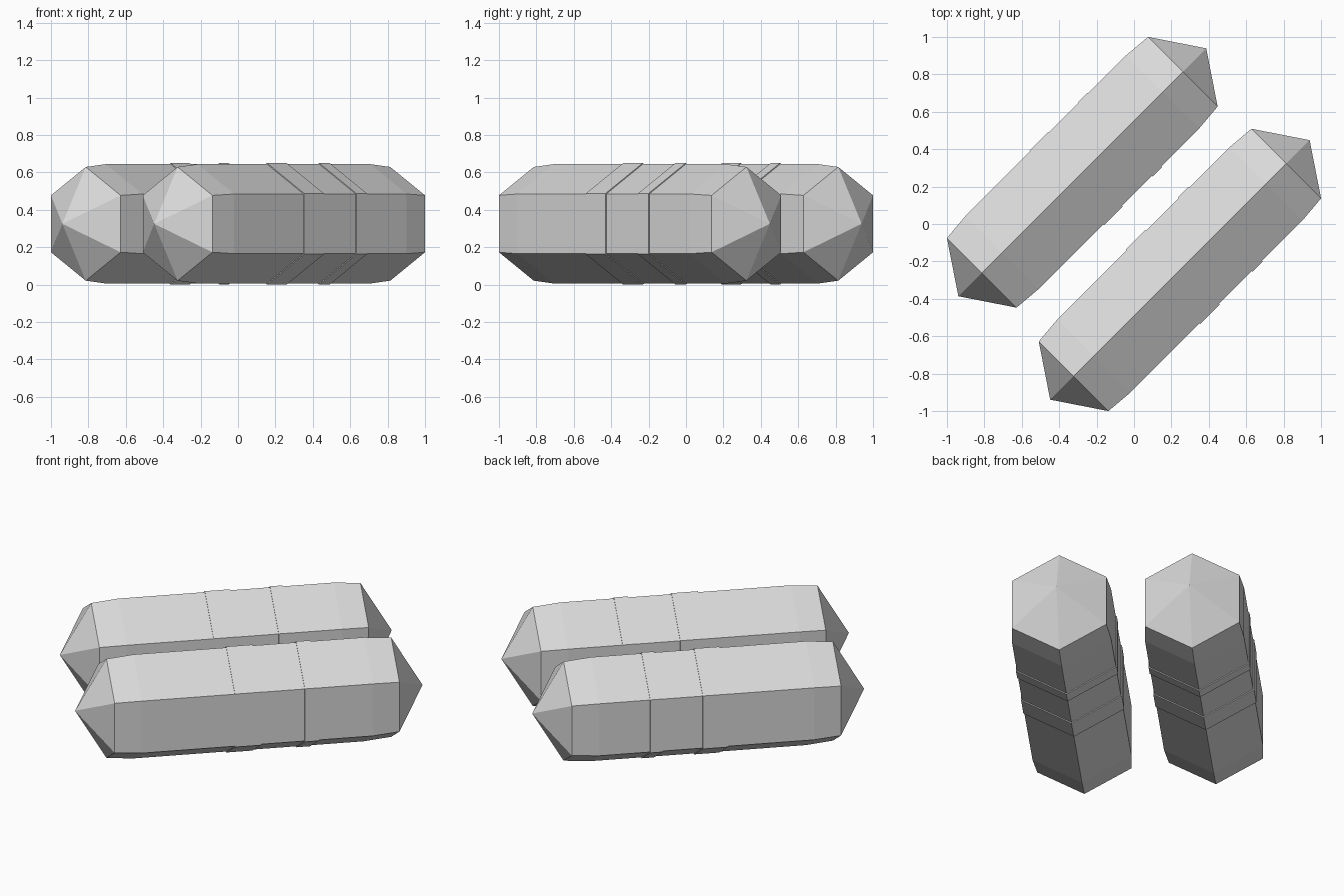
import bpy, bmesh, math
from mathutils import Vector

if "Cube" in bpy.data.objects:
    bpy.data.objects.remove(bpy.data.objects["Cube"])

grey = bpy.data.materials.new("light_grey")
grey.diffuse_color = (0.7, 0.7, 0.7, 1)
grey.use_nodes = True
grey.node_tree.nodes["Principled BSDF"].inputs["Base Color"].default_value = grey.diffuse_color

AXIS = Vector((1, 1, 0)).normalized()     # direction the bars run in
SIDE = Vector((1, -1, 0)).normalized()
UP = Vector((0, 0, 1))
MID_Z = 0.325
S2 = math.sqrt(2)


def hex_prism(name, offset, profile):
    """Six-sided solid along the diagonal; profile = (axis x, radius) pairs."""
    bm = bmesh.new()
    rings = []
    for x, r in profile:
        c = Vector((x, x + offset, MID_Z))
        if r == 0:
            rings.append([bm.verts.new(c)])
            continue
        rings.append([bm.verts.new(c + r * (math.cos(a) * UP + math.sin(a) * SIDE))
                      for a in (i * math.pi / 3 for i in range(6))])
    for a, b in zip(rings, rings[1:]):
        for i in range(6):
            j = (i + 1) % 6
            corners = [a[i % len(a)], a[j % len(a)], b[j % len(b)], b[i % len(b)]]
            bm.faces.new(list(dict.fromkeys(corners)))
    for ring in (rings[0], rings[-1]):
        if len(ring) == 6:
            bm.faces.new(ring)
    bmesh.ops.recalc_face_normals(bm, faces=bm.faces)
    mesh = bpy.data.meshes.new(name)
    bm.to_mesh(mesh)
    bm.free()
    mesh.materials.append(grey)
    obj = bpy.data.objects.new(name, mesh)
    bpy.context.collection.objects.link(obj)
    return obj


def bar(name, offset, start, end, bands):
    tip, taper = 0.177 / S2, 0.152 / S2
    # Pointed body with slightly tapered ends
    hex_prism(name + "_body", offset, [
        (start - tip, 0), (start, 0.304), (start + taper, 0.319),
        (end - taper, 0.319), (end, 0.304), (end + tip, 0)])
    # Thin raised bands around the middle
    for i, (lo, hi) in enumerate(bands):
        hex_prism(f"{name}_band_{i + 1}", offset, [(lo, 0.325), (hi, 0.325)])


bar("back_bar", 0.553, -0.814, 0.261, [(-0.36, -0.26), (-0.10, -0.05)])
bar("front_bar", -0.491, -0.323, 0.814, [(0.155, 0.26), (0.434, 0.49)])
